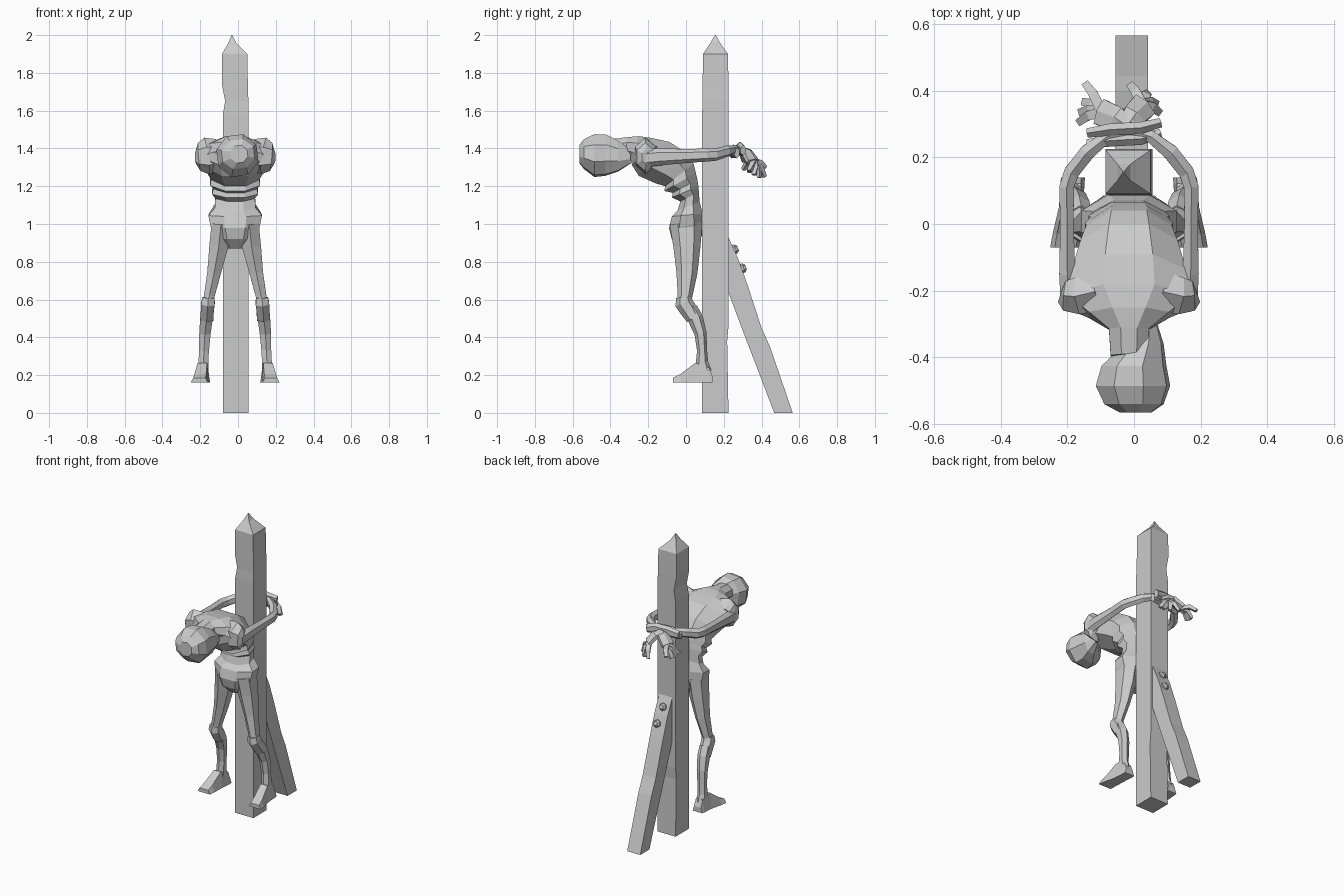
import bpy, bmesh, math
from mathutils import Vector as V

CX = -0.015  # symmetry line of the figure


def skin(name, rings):
    """Bridge equal-length rings of points into a capped flat-shaded solid."""
    bm = bmesh.new()
    vs = [[bm.verts.new(p) for p in r] for r in rings]
    n = len(vs[0])
    for a, b in zip(vs, vs[1:]):
        for i in range(n):
            j = (i + 1) % n
            bm.faces.new((a[i], a[j], b[j], b[i]))
    bm.faces.new(vs[0])
    bm.faces.new(vs[-1])
    bmesh.ops.recalc_face_normals(bm, faces=bm.faces)
    me = bpy.data.meshes.new(name)
    bm.to_mesh(me)
    bm.free()
    ob = bpy.data.objects.new(name, me)
    bpy.context.collection.objects.link(ob)
    return ob


def ring(c, u, v, n):
    """Polygon around c whose flat sides touch the half-extents u and v."""
    k = 1 / math.cos(math.pi / n)
    return [V(c) + k * (math.cos(a) * V(u) + math.sin(a) * V(v))
            for a in [(i + .5) * 2 * math.pi / n for i in range(n)]]


def tube(name, pts, n=6, up=(0, 0, 1)):
    """Loft along points (x, y, z, half width, half height)."""
    cs = [V(p[:3]) for p in pts]
    rings = []
    for i, p in enumerate(pts):
        t = (cs[min(i + 1, len(cs) - 1)] - cs[max(i - 1, 0)]).normalized()
        s = t.cross(V(up)).normalized()
        rings.append(ring(cs[i], s * p[3], s.cross(t) * p[4], n))
    return skin(name, rings)


# Post with worn edges and a rough pointed top
def square(x0, x1, y0, y1, z):
    return [(x0, y0, z), (x1, y0, z), (x1, y1, z), (x0, y1, z)]


skin("post", [square(-.08, .055, .085, .225, 0), square(-.08, .055, .085, .218, .38),
              square(-.08, .055, .085, .225, .46), square(-.08, .055, .085, .225, 1.58),
              square(-.068, .055, .088, .225, 1.65), square(-.085, .052, .088, .225, 1.74),
              square(-.085, .05, .09, .222, 1.9), square(-.05, -.01, .13, .18, 1.96),
              square(-.034, -.03, .153, .158, 2.0)])

# Slanted brace
side = [(.22, .94), (.275, .82), (.325, .68), (.40, .45), (.445, .35), (.565, 0),
        (.467, 0), (.36, .28), (.325, .37), (.22, .65)]
skin("brace", [[(x, y, z) for y, z in side] for x in (-.055, .042)])

# Brace bolts
for i, (x, y, z) in enumerate([(-.01, .255, .865), (.005, .297, .765)]):
    d = V((0, .93, .37))
    tube(f"bolt_{i}", [(*(V((x, y, z)) + d * t), r, r) for t, r in
                       ((-.03, .02), (.008, .022), (.022, .012))], 6)

# Bent torso: front (y, z), back (y, z), half width
body = [(-.03, .87, .04, .87, .045), (-.075, .92, .085, .94, .105),
        (-.09, .98, .097, 1.0, .13), (-.075, 1.04, .088, 1.055, .142),
        (-.045, 1.07, .072, 1.12, .108), (-.03, 1.12, .068, 1.17, .105),
        (-.075, 1.14, .066, 1.20, .122), (-.07, 1.165, .06, 1.235, .115),
        (-.115, 1.175, .052, 1.27, .132), (-.11, 1.20, .04, 1.32, .128),
        (-.16, 1.215, .0, 1.38, .145), (-.25, 1.255, -.09, 1.435, .172),
        (-.285, 1.31, -.18, 1.455, .185), (-.295, 1.345, -.25, 1.465, .12),
        (-.32, 1.36, -.31, 1.46, .06), (-.40, 1.35, -.39, 1.45, .055)]
skin("torso", [ring((CX, (a + c) / 2, (b + d) / 2), (w, 0, 0), (0, (c - a) / 2, (d - b) / 2), 8)
               for a, b, c, d, w in body])

# Hanging head, jaw to crown
head = [(.045, -.295, 1.355, .022, .035), (.03, -.36, 1.36, .055, .08),
        (.0, -.425, 1.365, .092, .105), (-.003, -.485, 1.362, .106, .108),
        (.0, -.54, 1.37, .085, .075), (.005, -.565, 1.37, .045, .045)]
skin("head", [ring((x, y, z), (w, 0, .12 * w), (-.12 * h, 0, h), 8) for x, y, z, w, h in head])

for s, tag in ((-1, "left"), (1, "right")):
    def m(pts):
        return [(CX + s * p[0], *p[1:]) for p in pts]

    # Shoulder and arm pulled back around the post
    tube("shoulder_" + tag, m([(.09, -.20, 1.37, .06, .07), (.15, -.215, 1.36, .055, .085),
                               (.19, -.215, 1.355, .045, .065), (.205, -.21, 1.355, .025, .035)]), 6)
    tube("arm_" + tag, m([(.18, -.235, 1.345, .025, .04), (.185, -.15, 1.355, .024, .04),
                          (.186, .0, 1.36, .02, .032), (.187, .11, 1.365, .022, .03),
                          (.172, .155, 1.367, .023, .028), (.125, .215, 1.385, .023, .026),
                          (.065, .262, 1.395, .018, .02), (-.01, .285, 1.392, .018, .018)]), 6)

    # Thigh, knee and shin
    tube("thigh_" + tag, m([(.075, .0, 1.0, .05, .075), (.087, .005, .88, .05, .062),
                            (.112, .005, .74, .036, .048), (.137, -.005, .62, .028, .034),
                            (.142, -.01, .58, .028, .03)]), 6, (0, 1, 0))
    tube("knee_" + tag, m([(.142, -.012, .61, .032, .035), (.144, -.01, .58, .036, .042),
                           (.147, .01, .55, .034, .04), (.15, .04, .50, .035, .034)]), 6, (0, 1, 0))
    tube("shin_" + tag, m([(.146, .02, .55, .032, .036), (.152, .05, .50, .033, .036),
                           (.16, .077, .42, .03, .028), (.165, .085, .33, .026, .023),
                           (.168, .085, .27, .026, .028), (.17, .09, .22, .028, .04)]), 6, (0, 1, 0))

    # Wedge foot turned slightly outwards
    foot = [(.14, .168, .036, .162, .195), (.122, .169, .036, .16, .24),
            (.05, .174, .036, .16, .265), (-.03, .185, .044, .16, .205),
            (-.07, .19, .046, .16, .185)]
    skin("foot_" + tag, [[(CX + s * (x - w), y, z0), (CX + s * (x + w), y, z0),
                          (CX + s * (x + w * .7), y, z1), (CX + s * (x - w * .7), y, z1)]
                         for y, x, w, z0, z1 in foot])

# Rope binding the crossed wrists
for i, (y, z) in enumerate([(.25, 1.385), (.283, 1.40)]):
    tube(f"wrist_rope_{i}", [(-.138, y - .01, z - .01, .014, .024), (-.07, y, z, .018, .03),
                             (.02, y + .005, z, .018, .03), (.078, y + .02, z - .01, .014, .024)], 6)

# Limp hands: palm, then fingers fanned from it
hands = [("right", [(0, .28, 1.39, .02, .02), (-.05, .315, 1.38, .035, .022),
                    (-.10, .335, 1.335, .04, .018)],
          (-.095, .335, 1.335), [(-.165, .305, 1.29), (-.16, .335, 1.275),
                                 (-.15, .365, 1.27), (-.145, .42, 1.30)]),
         ("left", [(-.03, .28, 1.39, .02, .02), (.0, .325, 1.375, .036, .02),
                   (.03, .355, 1.33, .04, .018)],
          (.025, .355, 1.33), [(.075, .335, 1.28), (.065, .36, 1.26),
                               (.04, .39, 1.245), (-.01, .415, 1.25)])]
for tag, palm, root, tips in hands:
    tube("hand_" + tag, palm, 6)
    for i, tip in enumerate(tips):
        r, t = V(root), V(tip)
        knuckle = r.lerp(t, .55) + V((0, .008, .012))
        tube(f"finger_{tag}_{i}", [(*r, .016, .014), (*knuckle, .014, .012), (*t, .011, .009)], 4)
